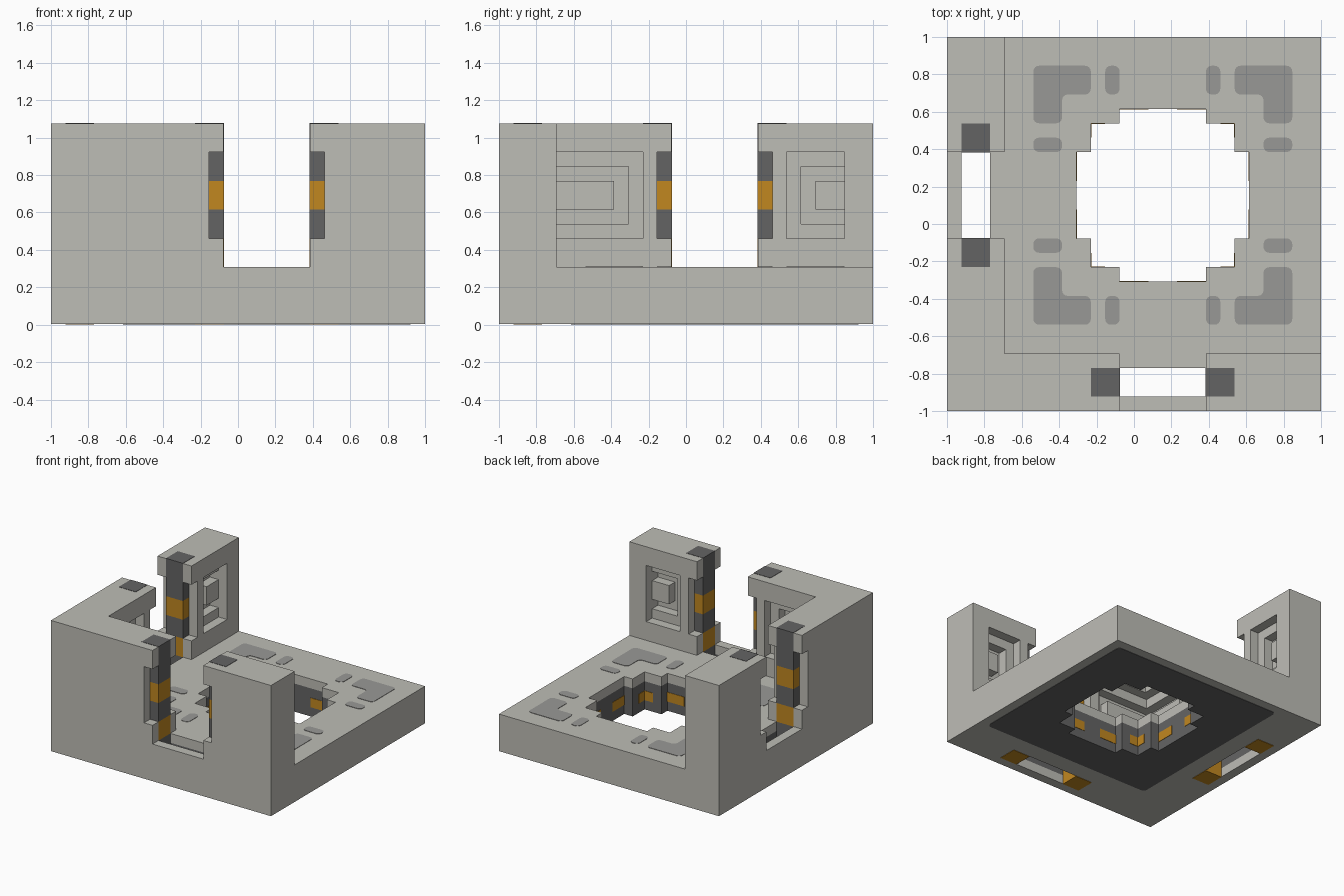
import bpy, bmesh, math
from mathutils import Vector

default = bpy.data.objects.get("Cube")
if default:
    bpy.data.objects.remove(default, do_unlink=True)

U = 1 / 13          # one block unit; the footprint is 26 x 26 units
C = 15              # centre of the stepped opening, in units
SKIN = 0.04         # thickness of painted plates, in units


def srgb(h):
    v = [int(h[i:i + 2], 16) / 255 for i in (0, 2, 4)]
    return [c / 12.92 if c <= 0.04045 else ((c + 0.055) / 1.055) ** 2.4 for c in v] + [1]


def material(name, h):
    m = bpy.data.materials.new(name)
    m.use_nodes = True
    m.diffuse_color = srgb(h)
    node = next(n for n in m.node_tree.nodes if n.type == 'BSDF_PRINCIPLED')
    node.inputs["Base Color"].default_value = srgb(h)
    node.inputs["Roughness"].default_value = 0.8
    return m


STONE = material("pale_stone", "BEBDB6")
MARK = material("mid_grey", "999996")
DARK = material("dark_grey", "646464")
ORANGE = material("orange", "C18720")


def place(x, y, z):
    return Vector(((x - 13) * U, (y - 13) * U, z * U))


def prism(name, outline, z0, z1, mats=(), radius=0):
    """Extrude an outline upwards, optionally rounding its corners."""
    bm = bmesh.new()
    face = bm.faces.new([bm.verts.new(place(x, y, z0)) for x, y in outline])
    ext = bmesh.ops.extrude_face_region(bm, geom=[face])
    top = [v for v in ext["geom"] if isinstance(v, bmesh.types.BMVert)]
    bmesh.ops.translate(bm, verts=top, vec=(0, 0, (z1 - z0) * U))
    if radius:
        upright = [e for e in bm.edges
                   if abs(e.verts[0].co.z - e.verts[1].co.z) > 1e-5]
        bmesh.ops.bevel(bm, geom=upright, offset=radius * U, segments=4,
                        profile=0.5, affect='EDGES')
    bmesh.ops.recalc_face_normals(bm, faces=bm.faces)
    me = bpy.data.meshes.new(name)
    bm.to_mesh(me)
    bm.free()
    ob = bpy.data.objects.new(name, me)
    bpy.context.collection.objects.link(ob)
    for m in mats:
        me.materials.append(m)
    return ob


def rect(x0, x1, y0, y1):
    return [(x0, y0), (x1, y0), (x1, y1), (x0, y1)]


def arm(swap, x0, x1, y0, y1):
    """Rectangle along the front wall, or swapped onto the side wall."""
    return rect(y0, y1, x0, x1) if swap else rect(x0, x1, y0, y1)


def flip(mirror, x0, x1):
    """Mirror a span about the middle of the wall opening."""
    return (2 * C - x1, 2 * C - x0) if mirror else (x0, x1)


def turn(points, k):
    """Rotate centre-relative points by k quarter turns."""
    for _ in range(k):
        points = [(-y, x) for x, y in points]
    return [(C + x, C + y) for x, y in points]


def cut(ob, outline, z0, z1):
    cutter = prism("cutter", outline, z0, z1)
    cutter.hide_render = True
    mod = ob.modifiers.new("cut", 'BOOLEAN')
    mod.operation, mod.solver, mod.object = 'DIFFERENCE', 'EXACT', cutter
    bpy.context.view_layer.objects.active = ob
    bpy.ops.object.modifier_apply(modifier=mod.name)
    bpy.data.objects.remove(cutter, do_unlink=True)


# Stepped opening through the floor
quarter = [(6, 3), (5, 3), (5, 5), (3, 5), (3, 6)]
opening = [p for k in range(4) for p in turn(quarter, k)]

# Body: floor slab with two walls meeting at a corner
body = prism("floor_and_walls", rect(0, 26, 0, 26), SKIN, 14, (STONE, DARK))
cut(body, rect(4, 27, 4, 27), 4, 15)
cut(body, opening, -1, 6)
for swap in (False, True):
    cut(body, arm(swap, 12, 18, -1, 5), 4, 15)        # doorway
    cut(body, arm(swap, 12, 18, 1, 3), -1, 5)         # slot in the sill
    for mirror in (False, True):
        cut(body, arm(swap, *flip(mirror, 11, 13), -1, 5), 6, 12)      # jamb notch
        cut(body, arm(swap, *flip(mirror, 10.02, 13), 1, 3), -1, 15)   # post shaft
    # Stepped panels: one runs into the corner, one is closed at the free end
    cut(body, arm(swap, 3, 10, 3, 5), 6, 12)
    cut(body, arm(swap, 2, 9, 2, 3.5), 7, 11)
    cut(body, arm(swap, 20, 24, 3, 5), 6, 12)
    cut(body, arm(swap, 21, 24, 2, 3.5), 7, 11)

# Dark lining of the opening and the sill slots
bm = bmesh.new()
bm.from_mesh(body.data)
for z in (1, 3):
    bmesh.ops.bisect_plane(bm, geom=bm.verts[:] + bm.edges[:] + bm.faces[:],
                           plane_co=(0, 0, z * U), plane_no=(0, 0, 1), dist=1e-6)
bm.normal_update()
for f in bm.faces:
    c = f.calc_center_median()
    x, y, z = c.x / U + 13, c.y / U + 13, c.z / U
    upright = abs(f.normal.z) < 0.1
    in_opening = 8.9 < x < 21.1 and 8.9 < y < 21.1 and z < 3
    in_slot = 1 < z < 3 and any(12 < a < 18 and 0.9 < b < 3.1
                                for a, b in ((x, y), (y, x)))
    f.material_index = int(upright and (in_opening or in_slot))
bm.to_mesh(body.data)
bm.free()

# Raised blocks in the panels
corner_block = [(1.9, 1.9), (8, 1.9), (8, 3), (3, 3), (3, 8), (1.9, 8)]
prism("corner_panel_block", corner_block, 8, 10, (STONE,))
for swap, side in ((False, "front"), (True, "right")):
    prism(side + "_panel_block", arm(swap, 22, 24.1, 1.9, 3), 8, 10, (STONE,))

# Banded posts beside the doorways
for swap, side in ((False, "front"), (True, "right")):
    for mirror in (False, True):
        post = prism(f"{side}_post_{int(mirror) + 1}",
                     arm(swap, *flip(mirror, 10.02, 12.02), 1, 3),
                     0, 14.03, (DARK, ORANGE))
        bm = bmesh.new()
        bm.from_mesh(post.data)
        for z in range(2, 14, 2):
            bmesh.ops.bisect_plane(bm, geom=bm.verts[:] + bm.edges[:] + bm.faces[:],
                                   plane_co=(0, 0, z * U), plane_no=(0, 0, 1))
        for f in bm.faces:
            band = int(f.calc_center_median().z / U / 2)
            f.material_index = int(band in (0, 2, 4))
        bm.to_mesh(post.data)
        bm.free()

# Dark plate under the floor
under = prism("underside_plate", rect(5, 25, 5, 25), 0, SKIN + 0.01, (DARK,), 0.4)
cut(under, opening, -1, 1)

# Floor markings and orange patches, repeated round the opening
marks = {
    "floor_mark_corner": [(9, 9), (5, 9), (5, 7), (7, 7), (7, 5), (9, 5)],
    "floor_mark_side_a": rect(7, 9, 3, 4),
    "floor_mark_side_b": rect(3, 4, 7, 9),
}
patches = {
    "patch_wall_a": rect(6 - SKIN, 6.02, 1, 3),
    "patch_wall_b": rect(6 - SKIN, 6.02, -3, -1),
    "patch_corner_a": rect(5 - SKIN, 5.02, 4, 5),
    "patch_corner_b": rect(4, 5, 5 - SKIN, 5.02),
}
for k in range(4):
    for name, pts in marks.items():
        prism(f"{name}_{k + 1}", turn(pts, k), 3.98, 4 + SKIN, (MARK,), 0.4)
    for name, pts in patches.items():
        prism(f"{name}_{k + 1}", turn(pts, k), 1, 2, (ORANGE,))
